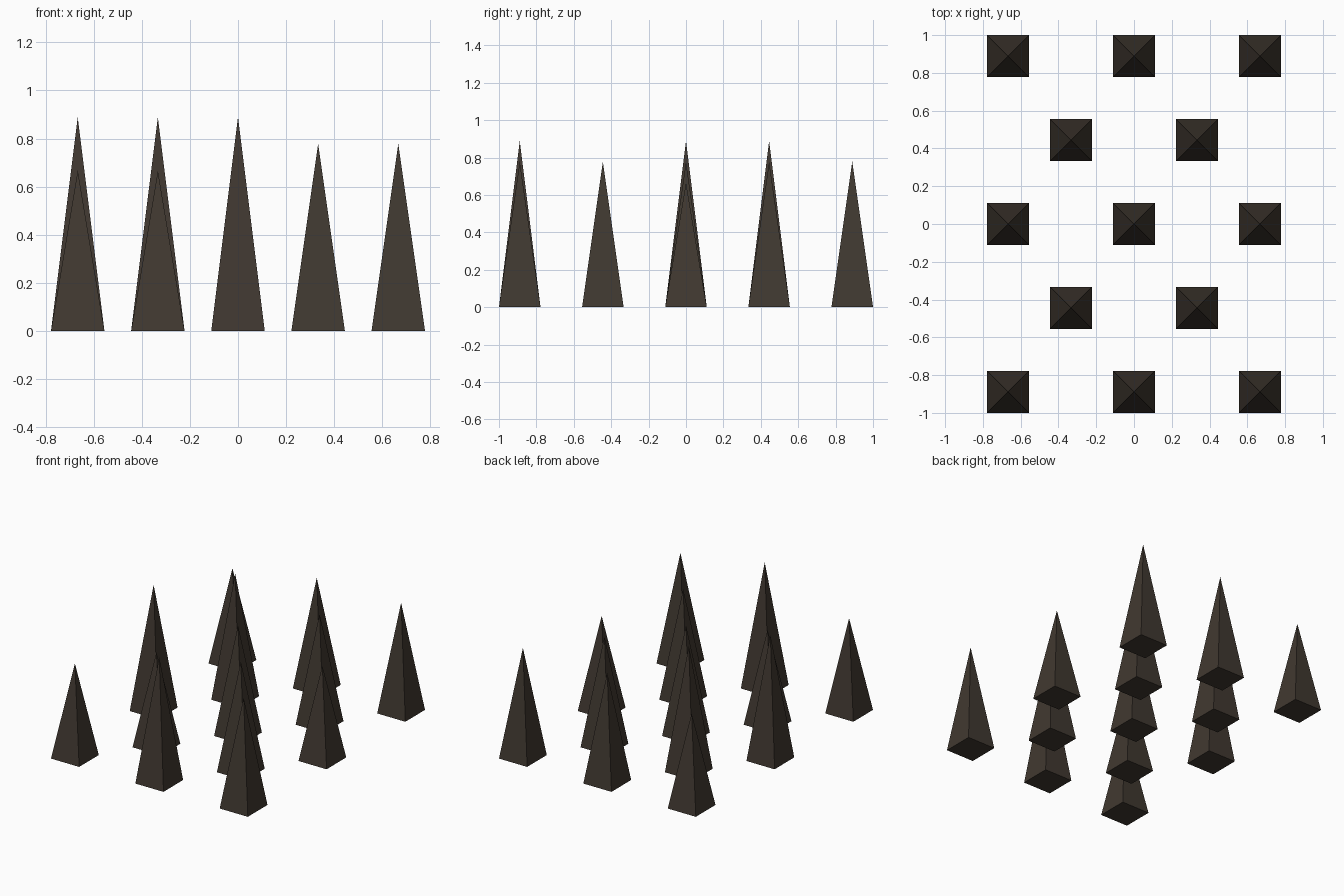
import bpy, math

if "Cube" in bpy.data.objects:
    bpy.data.objects.remove(bpy.data.objects["Cube"])

U = 1 / 9  # grid unit of the model

mat = bpy.data.materials.new("dark brown")
mat.diffuse_color = (0.052, 0.040, 0.030, 1)
mat.use_nodes = True
mat.node_tree.nodes["Principled BSDF"].inputs["Base Color"].default_value = mat.diffuse_color

# Spike rows from front to back: y, then (x, height), in grid units
rows = [
    (-8, [(-6, 6), (0, 8), (6, 7)]),
    (-4, [(-3, 6), (3, 7)]),
    (0, [(-6, 8), (0, 7), (6, 6)]),
    (4, [(-3, 8), (3, 7)]),
    (8, [(-6, 6), (0, 7), (6, 7)]),
]


def spike(name, x, y, height):
    """Closed four-sided pyramid, two units wide, standing on z = 0."""
    h = height * U
    w = U
    verts = [(-w, -w, 0), (w, -w, 0), (w, w, 0), (-w, w, 0), (0, 0, h)]
    faces = [(3, 2, 1, 0)] + [(i, (i + 1) % 4, 4) for i in range(4)]
    mesh = bpy.data.meshes.new(name)
    mesh.from_pydata(verts, [], faces)
    mesh.materials.append(mat)
    obj = bpy.data.objects.new(name, mesh)
    obj.location = (x * U, y * U, 0)
    bpy.context.collection.objects.link(obj)


for r, (y, spikes) in enumerate(rows, 1):
    for c, (x, height) in enumerate(spikes, 1):
        spike(f"spike_row{r}_{c}", x, y, height)
